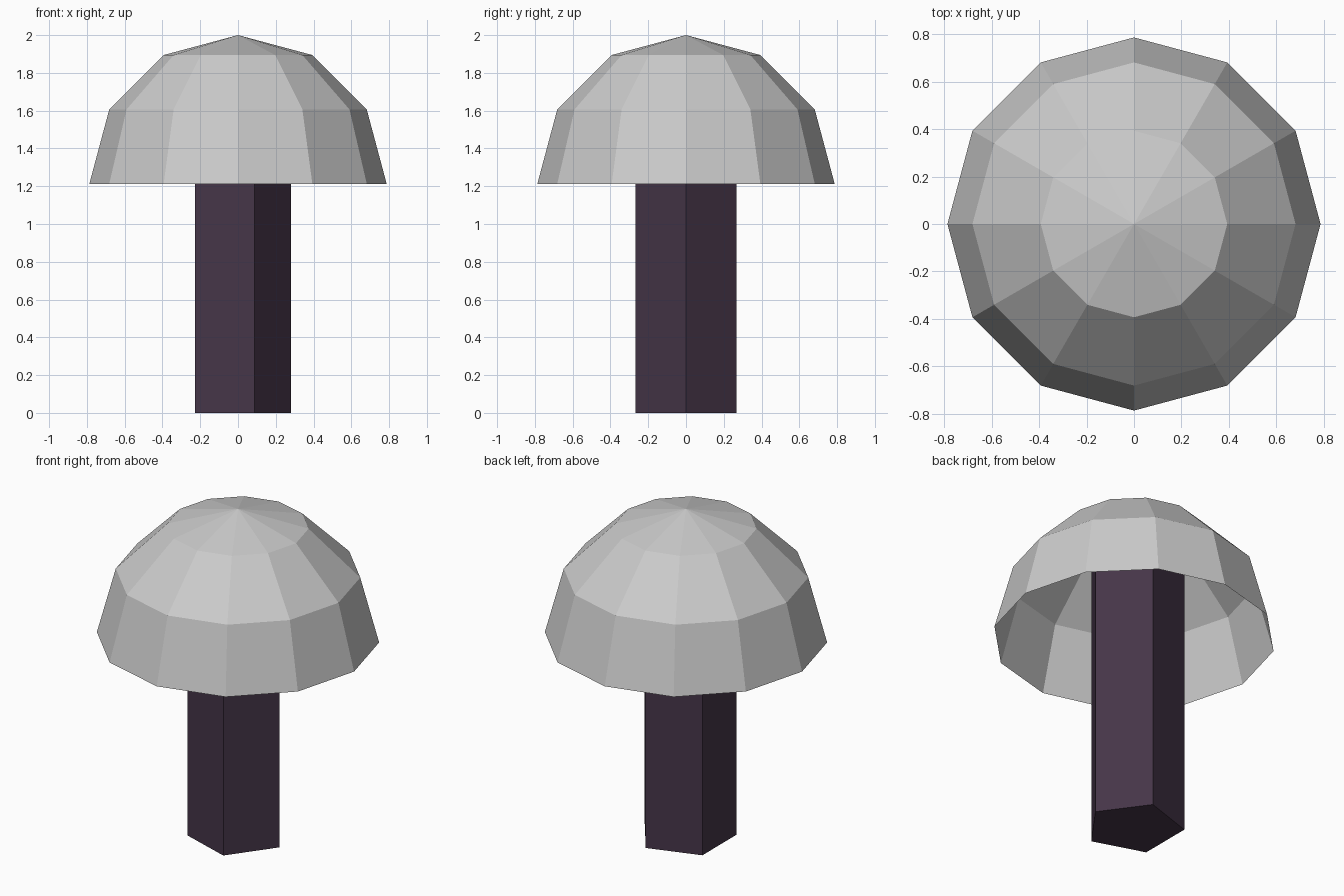
import bpy, bmesh
from math import cos, sin, pi

if "Cube" in bpy.data.objects:
    bpy.data.objects.remove(bpy.data.objects["Cube"])

CAP_R, CAP_SIDES, CAP_BASE = 0.787, 12, 1.213
STEM_R, STEM_SIDES, STEM_TOP = 0.28, 5, 1.82


def make_object(name, bm):
    bmesh.ops.recalc_face_normals(bm, faces=bm.faces)
    mesh = bpy.data.meshes.new(name)
    bm.to_mesh(mesh)
    bm.free()
    obj = bpy.data.objects.new(name, mesh)
    bpy.context.collection.objects.link(obj)
    return obj


def ring(bm, radius, z, sides):
    return [bm.verts.new((radius * cos(2 * pi * i / sides),
                          radius * sin(2 * pi * i / sides), z))
            for i in range(sides)]


def bridge(bm, low, high):
    n = len(low)
    for i in range(n):
        j = (i + 1) % n
        bm.faces.new((low[i], low[j], high[j], high[i]))


# Cap: hollow half-sphere shell, open underneath
bm = bmesh.new()
rings = [ring(bm, CAP_R * cos(k * pi / 6), CAP_BASE + CAP_R * sin(k * pi / 6), CAP_SIDES)
         for k in range(3)]
for low, high in zip(rings, rings[1:]):
    bridge(bm, low, high)
apex = bm.verts.new((0, 0, CAP_BASE + CAP_R))
for i in range(CAP_SIDES):
    bm.faces.new((rings[-1][i], rings[-1][(i + 1) % CAP_SIDES], apex))
cap = make_object("cap", bm)

# Stem: five-sided prism running up inside the cap
bm = bmesh.new()
bottom = ring(bm, STEM_R, 0, STEM_SIDES)
top = ring(bm, STEM_R, STEM_TOP, STEM_SIDES)
bridge(bm, bottom, top)
bm.faces.new(bottom[::-1])
bm.faces.new(top)
stem = make_object("stem", bm)

# Dark purple stem colour
purple = bpy.data.materials.new("dark_purple")
purple.diffuse_color = (0.06, 0.036, 0.065, 1)
purple.use_nodes = True
purple.node_tree.nodes["Principled BSDF"].inputs["Base Color"].default_value = purple.diffuse_color
stem.data.materials.append(purple)
